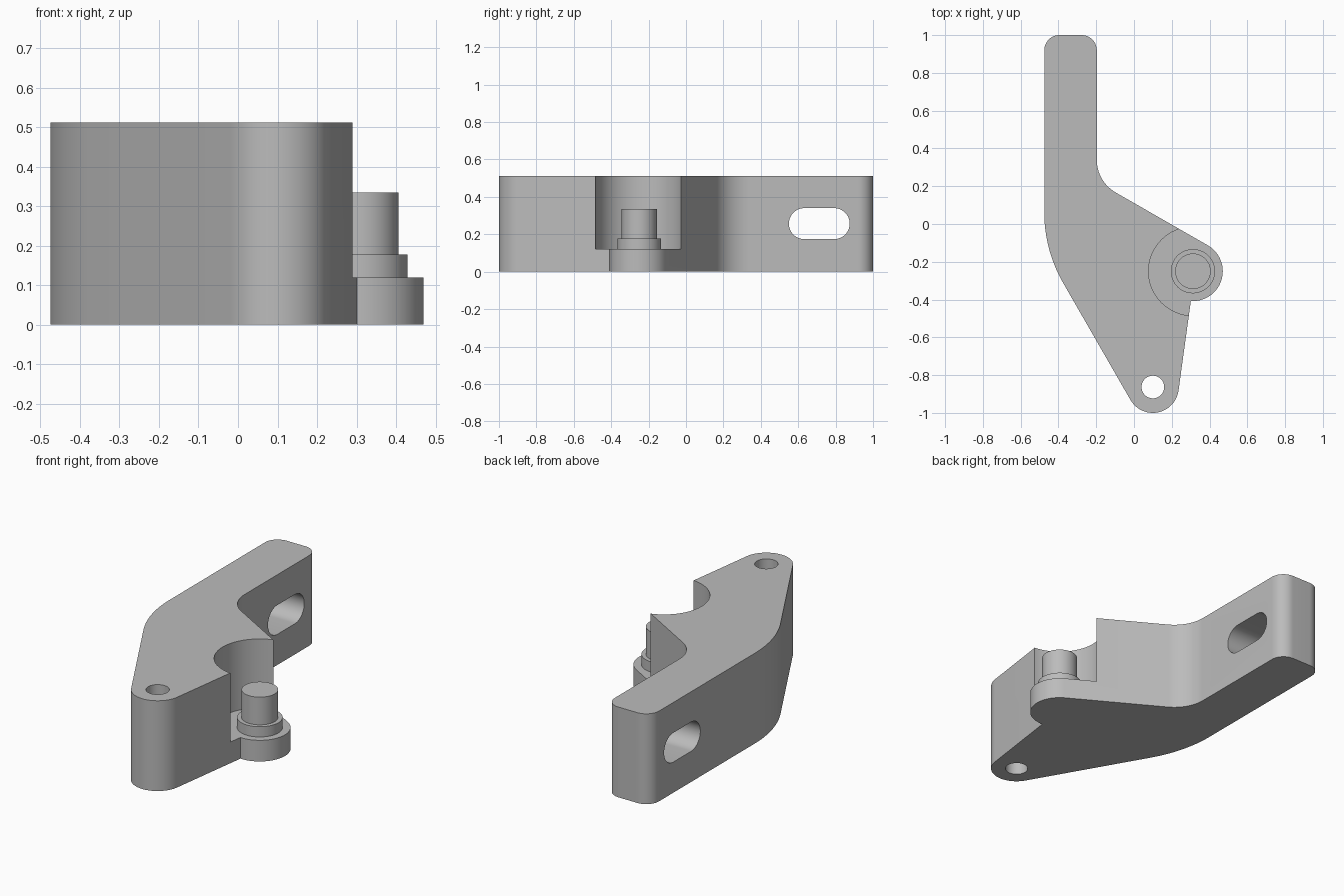
import bpy
import bmesh
from math import cos, sin, radians

cube = bpy.data.objects.get("Cube")
if cube:
    bpy.data.objects.remove(cube, do_unlink=True)

HEIGHT = 0.512
LEDGE = 0.12
PIN = (0.312, -0.25)
TIP = (0.1, -0.863)

grey = bpy.data.materials.new("plain grey")
grey.use_nodes = True
colour = (0.5, 0.5, 0.5, 1)
grey.diffuse_color = colour
grey.node_tree.nodes["Principled BSDF"].inputs["Base Color"].default_value = colour


def arc(centre, r, start, end, steps=24):
    """Points along an arc, angles in degrees."""
    angles = [radians(start + (end - start) * i / steps) for i in range(steps + 1)]
    return [(centre[0] + r * cos(a), centre[1] + r * sin(a)) for a in angles]


def circle(centre, r):
    return arc(centre, r, 0, 360, 64)[:-1]


def prism(name, outline, low, high, place=lambda u, v, w: (u, v, w)):
    """Extrude a closed outline between two levels."""
    bm = bmesh.new()
    face = bm.faces.new([bm.verts.new(place(u, v, low)) for u, v in outline])
    top = bmesh.ops.extrude_face_region(bm, geom=[face])["geom"]
    shift = [b - a for a, b in zip(place(0, 0, low), place(0, 0, high))]
    bmesh.ops.translate(bm, vec=shift,
                        verts=[v for v in top if isinstance(v, bmesh.types.BMVert)])
    bmesh.ops.recalc_face_normals(bm, faces=bm.faces)
    mesh = bpy.data.meshes.new(name)
    bm.to_mesh(mesh)
    bm.free()
    mesh.materials.append(grey)
    obj = bpy.data.objects.new(name, mesh)
    bpy.context.collection.objects.link(obj)
    return obj


def smooth(obj):
    bpy.ops.object.select_all(action="DESELECT")
    obj.select_set(True)
    bpy.context.view_layer.objects.active = obj
    bpy.ops.object.shade_smooth_by_angle(angle=radians(25))


# Bent lever plate, outlined counter-clockwise from the pivot end
outline = (
    arc(TIP, 0.137, 210, 352)
    + arc(PIN, 0.158, -94, 60, 36)
    + arc((0.003, 0.34), 0.2, 240, 180)
    + arc((-0.277, 0.92), 0.08, 0, 90, 16)
    + arc((-0.395, 0.92), 0.08, 90, 180, 16)
    + arc((0.275, 0.062), 0.75, 180, 210)
)
body = prism("lever_body", outline, 0, HEIGHT)

# Cutters: pivot hole, clearance around the pin, sideways slot in the arm
slot = arc((0.792, 0.257), 0.083, -90, 90) + arc((0.633, 0.257), 0.083, 90, 270)
cutters = [
    prism("pivot_hole_cutter", circle(TIP, 0.06), -0.1, 0.7),
    prism("pin_clearance_cutter", circle(PIN, 0.235), LEDGE, 0.7),
    prism("slot_cutter", slot, -0.6, -0.1, lambda u, v, w: (w, u, v)),
]
bpy.context.view_layer.objects.active = body
for cutter in cutters:
    mod = body.modifiers.new(cutter.name, "BOOLEAN")
    mod.operation = "DIFFERENCE"
    mod.solver = "EXACT"
    mod.object = cutter
    bpy.ops.object.modifier_apply(modifier=mod.name)
for cutter in cutters:
    bpy.data.objects.remove(cutter, do_unlink=True)
smooth(body)

# Stepped pin standing on the ledge
smooth(prism("pin_collar", circle(PIN, 0.117), LEDGE - 0.02, 0.178))
smooth(prism("pin_shaft", circle(PIN, 0.094), 0.15, 0.335))
